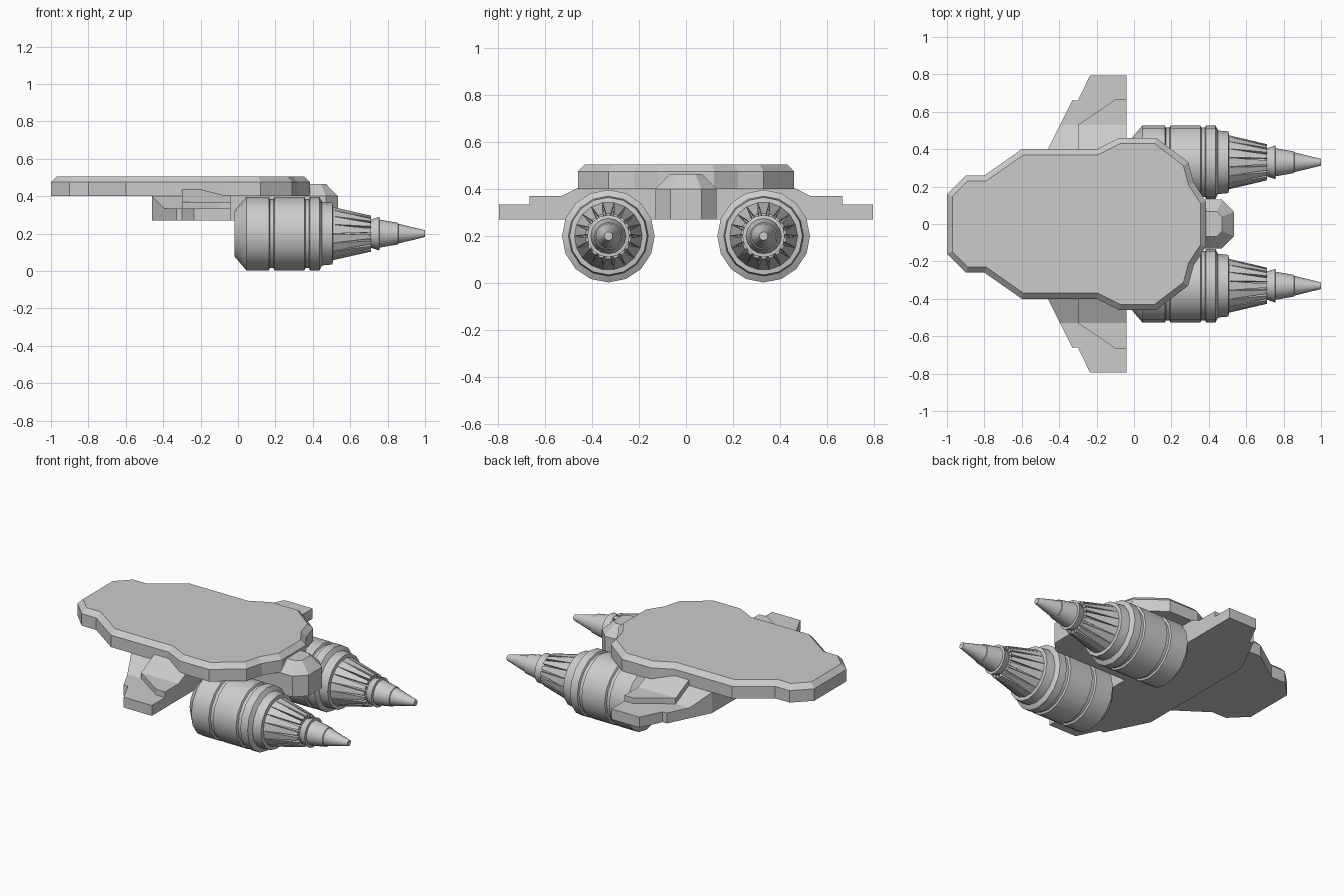
import bpy, bmesh
from math import cos, sin, pi

if "Cube" in bpy.data.objects:
    bpy.data.objects.remove(bpy.data.objects["Cube"])


def finish(name, bm, smooth=False):
    bmesh.ops.recalc_face_normals(bm, faces=bm.faces[:])
    me = bpy.data.meshes.new(name)
    bm.to_mesh(me)
    bm.free()
    ob = bpy.data.objects.new(name, me)
    bpy.context.collection.objects.link(ob)
    if smooth:
        bpy.ops.object.select_all(action='DESELECT')
        ob.select_set(True)
        bpy.context.view_layer.objects.active = ob
        bpy.ops.object.shade_smooth_by_angle(angle=0.5)
    return ob


def plate(name, half, z0, z1, inset, z2):
    """Symmetric plate from a half outline, with a chamfered upper rim."""
    outline = half + [(x, -y) for x, y in reversed(half)]
    bm = bmesh.new()
    base = bm.faces.new([bm.verts.new((x, y, z0)) for x, y in outline])
    base.normal_update()
    r = bmesh.ops.extrude_face_region(bm, geom=[base], use_keep_orig=True)
    top = [f for f in r['geom'] if isinstance(f, bmesh.types.BMFace)][0]
    for v in top.verts:
        v.co.z = z1
    bm.normal_update()
    bmesh.ops.inset_region(bm, faces=[top], thickness=inset, use_even_offset=True)
    for v in top.verts:
        v.co.z = z2
    return finish(name, bm)


def span(name, stations):
    """Four-sided loft along y; station = y, front x, back x, bottom z, top z."""
    bm = bmesh.new()
    rings = [[bm.verts.new(p) for p in ((a, y, b), (c, y, b), (c, y, t), (a, y, t))]
             for y, a, c, b, t in stations]
    for p, q in zip(rings, rings[1:]):
        for i in range(4):
            j = (i + 1) % 4
            bm.faces.new((p[i], p[j], q[j], q[i]))
    bm.faces.new(rings[0])
    bm.faces.new(rings[-1])
    return finish(name, bm)


def mirrored(stations):
    return [(-s[0],) + s[1:] for s in reversed(stations)]


# main hull deck
plate("hull_deck", [(-1, .16), (-.9, .26), (-.8, .26), (-.6, .4), (-.2, .4),
                    (-.08, .46), (.12, .46), (.29, .33), (.32, .22), (.385, .12)],
      .40, .475, .03, .505)

# keel with faceted tail
plate("keel_tail", [(-.06, .13), (.47, .13), (.535, .065)], .27, .40, .064, .465)

# wing slab and raised wing panels
half_wing = [(.40, -.46, -.04, .27, .40), (.53, -.395, -.04, .27, .335),
             (.66, -.33, -.04, .27, .335), (.66, -.30, -.04, .27, .335),
             (.795, -.235, -.04, .27, .335)]
span("wing", mirrored(half_wing) + half_wing)
panel = [(.32, -.30, -.04, .40, .435), (.40, -.30, -.04, .40, .435),
         (.53, -.30, -.04, .335, .37), (.665, -.10, -.04, .335, .37)]
span("wing_panel_left", panel)
span("wing_panel_right", mirrored(panel))

# engines
SEG, PETALS = 16, 18
BODY = [(-.02, .12), (.045, .197), (.165, .197), (.17, .185), (.19, .185),
        (.195, .197), (.355, .197), (.36, .185), (.38, .185), (.385, .197),
        (.435, .197), (.45, .17), (.505, .165), (.51, .13), (.70, .078),
        (.71, .075), (.755, .09), (.757, .075), (.855, .058), (.857, .053),
        (1.0, .018)]


def engine(side, cy, cz=.2):
    bm = bmesh.new()
    rings = []
    for x, r in BODY:
        rings.append([bm.verts.new((x, cy + r * sin(2 * pi * i / SEG),
                                    cz + r * cos(2 * pi * i / SEG))) for i in range(SEG)])
    for p, q in zip(rings, rings[1:]):
        for i in range(SEG):
            j = (i + 1) % SEG
            bm.faces.new((p[i], p[j], q[j], q[i]))
    bm.faces.new(rings[0])
    bm.faces.new(rings[-1])
    finish("engine_" + side, bm, True)

    # nozzle petals narrowing toward the rear
    bm = bmesh.new()
    for k in range(PETALS):
        mid = 2 * pi * k / PETALS
        ends = []
        for x, lo, hi, w in ((.50, .125, .146, .98), (.71, .078, .097, .62)):
            h = w * pi / PETALS
            ends.append([bm.verts.new((x, cy + r * sin(a), cz + r * cos(a)))
                         for r, a in ((lo, mid - h), (lo, mid + h), (hi, mid + h), (hi, mid - h))])
        p, q = ends
        for i in range(4):
            j = (i + 1) % 4
            bm.faces.new((p[i], p[j], q[j], q[i]))
        bm.faces.new(p)
        bm.faces.new(q)
    finish("nozzle_petals_" + side, bm)


engine("left", .33)
engine("right", -.33)
